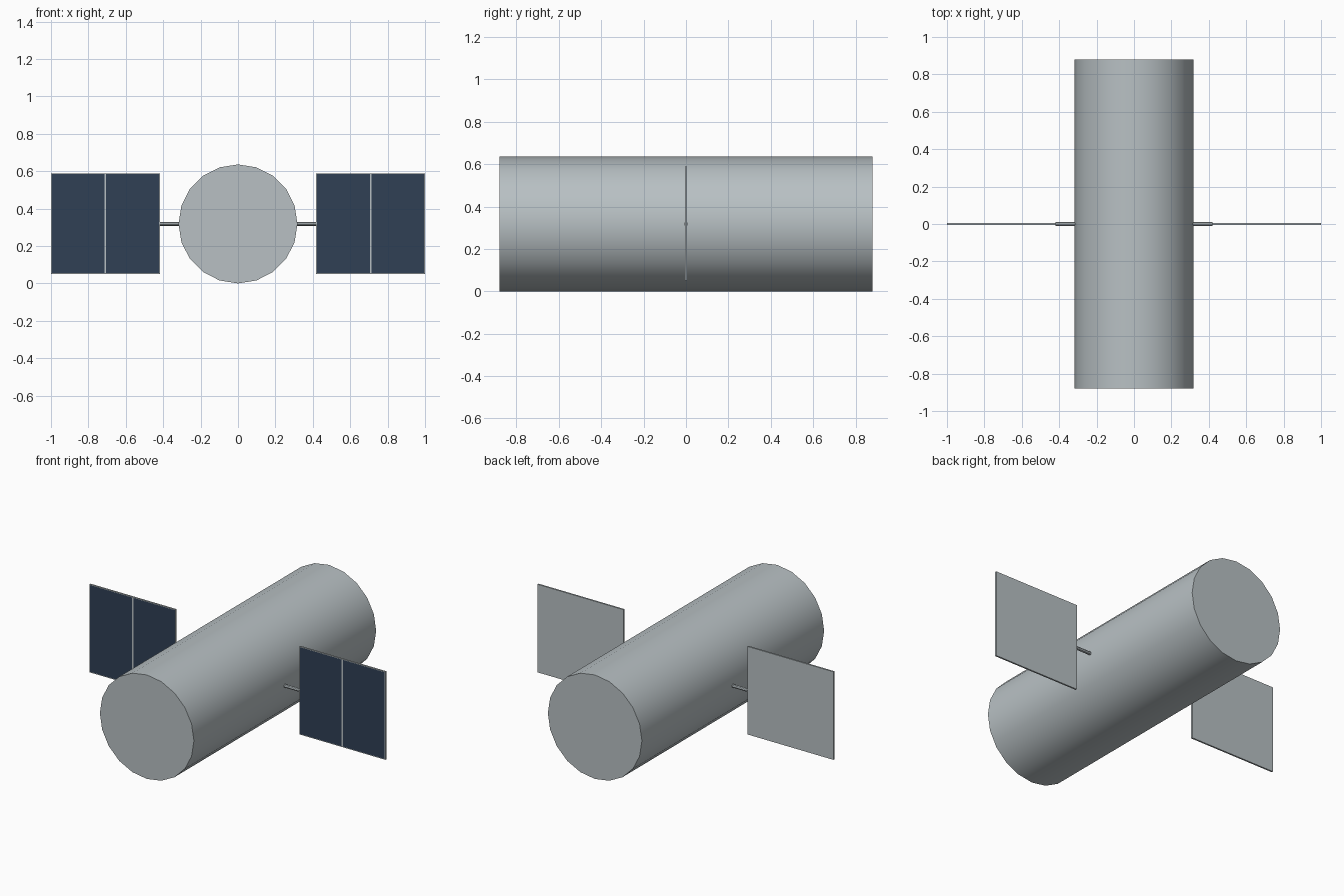
import bpy
import bmesh
from math import pi, radians
from mathutils import Matrix, Vector

cube = bpy.data.objects.get("Cube")
if cube:
    bpy.data.objects.remove(cube, do_unlink=True)

MID_Z = 0.318
RADIUS = 0.318


def material(name, color):
    mat = bpy.data.materials.new(name)
    mat.use_nodes = True
    mat.diffuse_color = color
    mat.node_tree.nodes["Principled BSDF"].inputs["Base Color"].default_value = color
    return mat


silver = material("silver grey", (0.48, 0.53, 0.55, 1))
navy = material("dark navy", (0.029, 0.05, 0.09, 1))


def finish(name, bm, mats, smooth=False):
    bmesh.ops.recalc_face_normals(bm, faces=bm.faces)
    mesh = bpy.data.meshes.new(name)
    bm.to_mesh(mesh)
    bm.free()
    for mat in mats:
        mesh.materials.append(mat)
    obj = bpy.data.objects.new(name, mesh)
    bpy.context.collection.objects.link(obj)
    if smooth:
        bpy.ops.object.select_all(action="DESELECT")
        obj.select_set(True)
        bpy.context.view_layer.objects.active = obj
        bpy.ops.object.shade_smooth_by_angle(angle=radians(40))


def cylinder(name, radius, length, sides, axis, center):
    bm = bmesh.new()
    bmesh.ops.create_cone(bm, cap_ends=True, segments=sides,
                          radius1=radius, radius2=radius, depth=length)
    turn = Matrix.Rotation(pi / 2, 4, axis)
    bm.transform(Matrix.Translation(center) @ turn)
    finish(name, bm, [silver], smooth=True)


def panel(name, side):
    # Thin slab, split in two across its width
    bm = bmesh.new()
    bmesh.ops.create_cube(bm, size=1)
    bm.transform(Matrix.Translation((side * 0.709, 0, MID_Z + 0.001))
                 @ Matrix.Diagonal((0.582, 0.01, 0.538, 1)))
    bmesh.ops.bisect_plane(bm, geom=bm.verts[:] + bm.edges[:] + bm.faces[:],
                           plane_co=Vector((side * 0.709, 0, 0)),
                           plane_no=Vector((1, 0, 0)))
    # Dark cells inset on the front only
    bm.normal_update()
    cells = [f for f in bm.faces if f.normal.y < -0.9]
    bmesh.ops.inset_individual(bm, faces=cells, thickness=0.006)
    for f in cells:
        f.material_index = 1
    finish(name, bm, [silver, navy])


# Main body lying along y
cylinder("body", RADIUS, 1.76, 20, "X", (0, 0, MID_Z))

# Mirrored arms and solar panels
for label, side in (("left", 1), ("right", -1)):
    cylinder(label + "_arm", 0.01, 0.14, 8, "Y", (side * 0.35, 0, MID_Z))
    panel(label + "_solar_panel", side)
